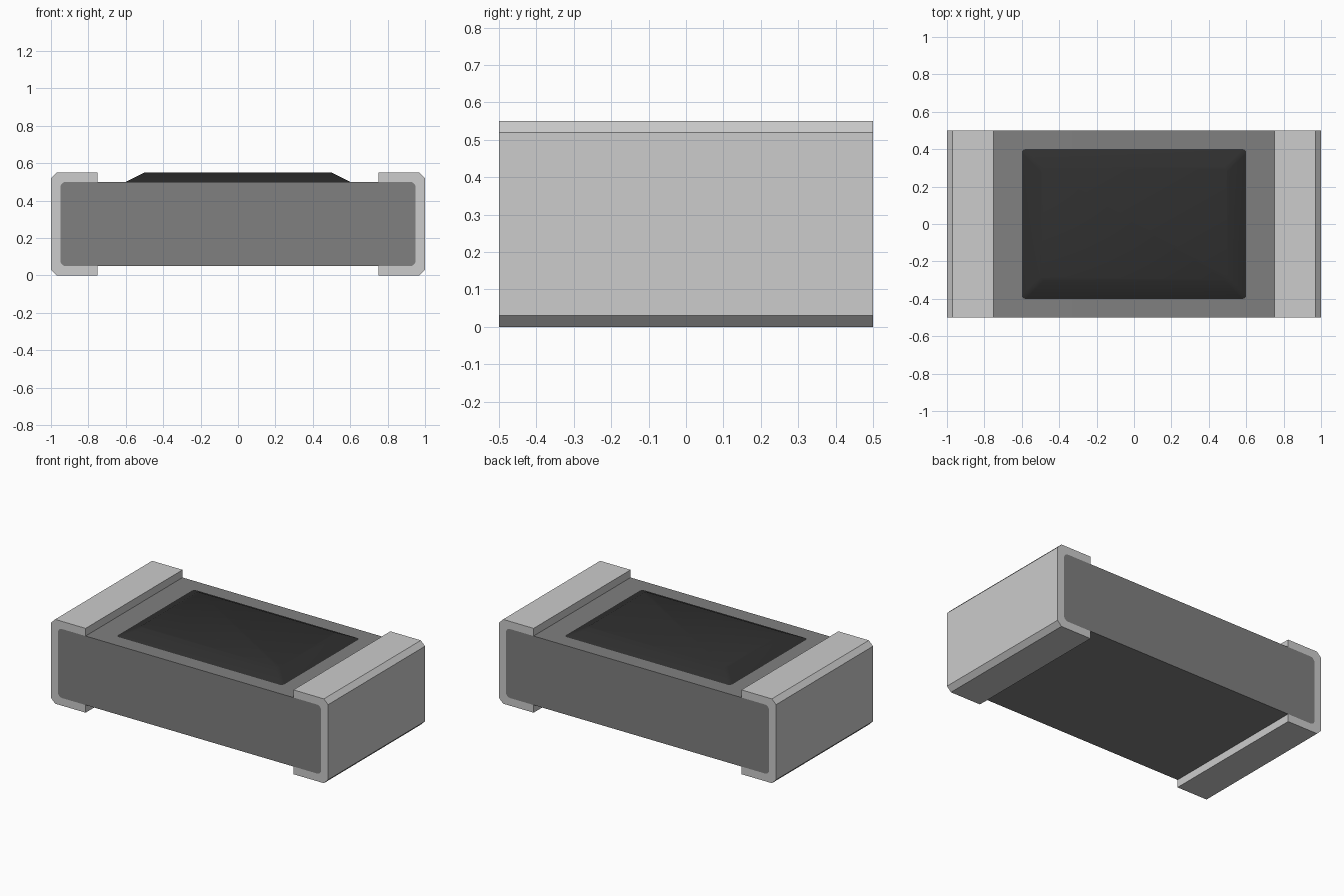
import bpy
import bmesh
from math import sin, cos, pi, radians

if "Cube" in bpy.data.objects:
    bpy.data.objects.remove(bpy.data.objects["Cube"], do_unlink=True)


def material(name, value):
    mat = bpy.data.materials.new(name)
    mat.use_nodes = True
    colour = (value, value, value, 1)
    mat.diffuse_color = colour
    mat.node_tree.nodes["Principled BSDF"].inputs["Base Color"].default_value = colour
    return mat


def finish(name, bm, mat, angle):
    bmesh.ops.recalc_face_normals(bm, faces=bm.faces)
    mesh = bpy.data.meshes.new(name)
    bm.to_mesh(mesh)
    bm.free()
    obj = bpy.data.objects.new(name, mesh)
    bpy.context.collection.objects.link(obj)
    mesh.materials.append(mat)
    bpy.ops.object.select_all(action="DESELECT")
    obj.select_set(True)
    bpy.context.view_layer.objects.active = obj
    bpy.ops.object.shade_smooth_by_angle(angle=radians(angle))
    return obj


def arc(cx, cy, r, start, steps=6):
    """Quarter circle, anticlockwise from the start angle."""
    angles = [start + pi / 2 * i / steps for i in range(steps + 1)]
    return [(cx + r * cos(a), cy + r * sin(a)) for a in angles]


def rounded_rect(x, low, high, r):
    return (arc(x - r, high - r, r, 0) + arc(r - x, high - r, r, pi / 2)
            + arc(r - x, low + r, r, pi) + arc(x - r, low + r, r, 1.5 * pi))


def loft(rings):
    """Skin equal rings of points and cap both ends."""
    bm = bmesh.new()
    loops = [[bm.verts.new(p) for p in ring] for ring in rings]
    for a, b in zip(loops, loops[1:]):
        for i in range(len(a)):
            j = (i + 1) % len(a)
            bm.faces.new((a[i], a[j], b[j], b[i]))
    bm.faces.new(loops[0])
    bm.faces.new(loops[-1])
    return bm


def extrude_y(profile):
    return loft([[(x, y, z) for x, z in profile] for y in (-0.5, 0.5)])


ceramic = material("grey ceramic", 0.216)
metal = material("light solder metal", 0.604)
black = material("black coating", 0.028)

# Ceramic body with rounded long edges
R = 0.03
finish("ceramic_body", extrude_y(rounded_rect(0.95, 0.05, 0.5, R)), ceramic, 30)

# Wrap-around end caps: chamfered outside, fitted to the body inside
cap = [(0.75, 0), (0.97, 0), (1, 0.03), (1, 0.52), (0.97, 0.55), (0.75, 0.55), (0.75, 0.5)]
cap += arc(0.95 - R, 0.5 - R, R, 0)[::-1]
cap += arc(0.95 - R, 0.05 + R, R, 1.5 * pi)[::-1]
cap += [(0.75, 0.05)]
for name, side in (("left_end_cap", 1), ("right_end_cap", -1)):
    finish(name, extrude_y([(side * x, z) for x, z in cap]), metal, 30)

# Raised coating with sloping sides
rings = []
for x, y, z in ((0.6, 0.4, 0.5), (0.5, 0.3, 0.55)):
    rings.append([(px, py, z) for px, py in rounded_rect(x, -y, y, 0.02)])
finish("resistive_coating", loft(rings), black, 40)
